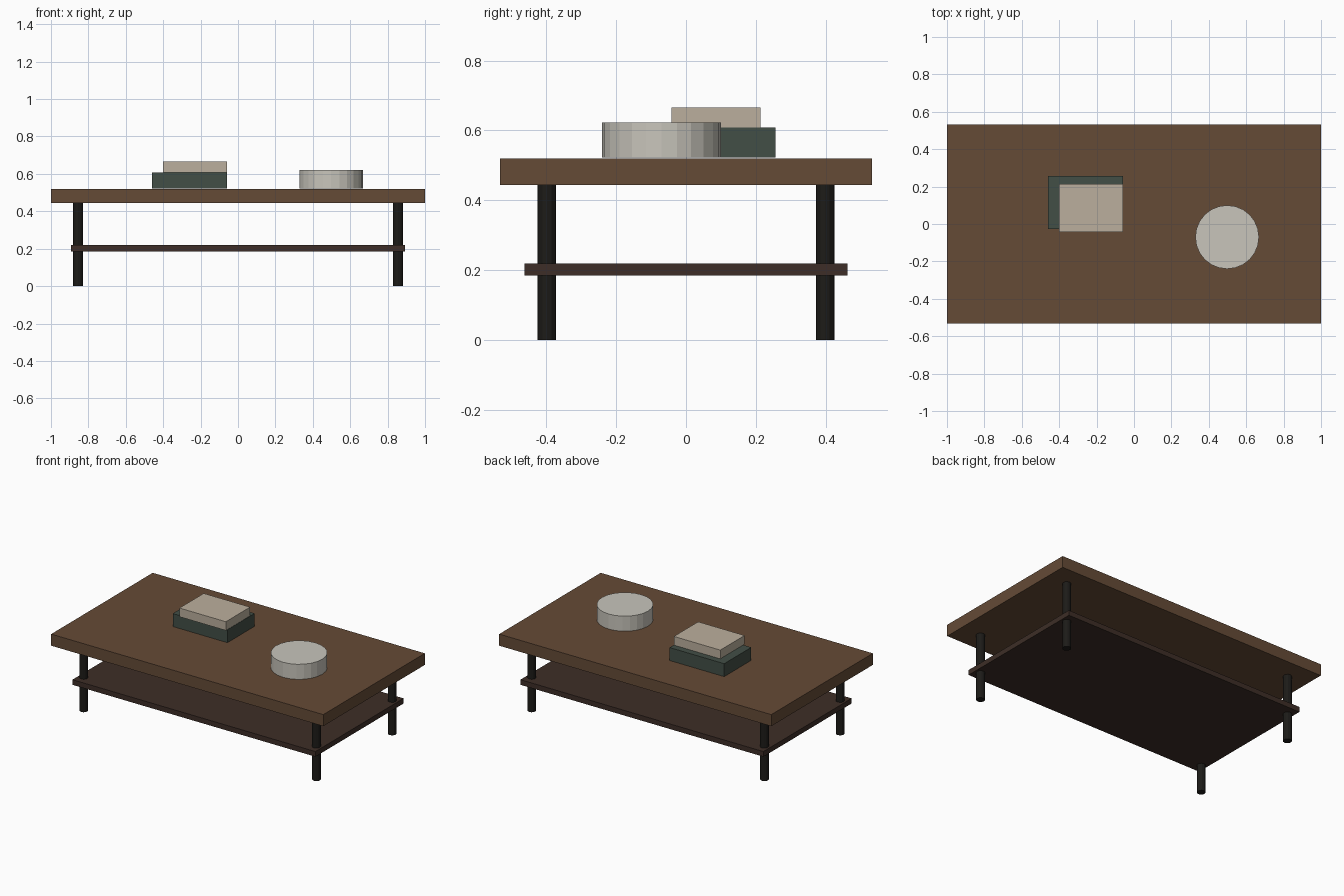
import bpy
import bmesh
from mathutils import Matrix

if "Cube" in bpy.data.objects:
    bpy.data.objects.remove(bpy.data.objects["Cube"])


def material(name, rgb):
    mat = bpy.data.materials.new(name)
    mat.diffuse_color = (*rgb, 1.0)
    mat.use_nodes = True
    mat.node_tree.nodes["Principled BSDF"].inputs["Base Color"].default_value = mat.diffuse_color
    return mat


def add_object(name, bm, mat):
    mesh = bpy.data.meshes.new(name)
    bm.to_mesh(mesh)
    bm.free()
    mesh.materials.append(mat)
    obj = bpy.data.objects.new(name, mesh)
    bpy.context.collection.objects.link(obj)
    return obj


def box(name, x, y, z, mat):
    """Box from (min, max) ranges on each axis."""
    bm = bmesh.new()
    size = [r[1] - r[0] for r in (x, y, z)]
    bmesh.ops.create_cube(bm, size=1, matrix=Matrix.Diagonal((*size, 1)))
    obj = add_object(name, bm, mat)
    obj.location = [(r[0] + r[1]) / 2 for r in (x, y, z)]
    return obj


def cylinder(name, x, y, radius, z, sides, mat):
    bm = bmesh.new()
    bmesh.ops.create_cone(bm, cap_ends=True, segments=sides,
                          radius1=radius, radius2=radius, depth=z[1] - z[0])
    obj = add_object(name, bm, mat)
    obj.location = (x, y, (z[0] + z[1]) / 2)
    return obj


wood = material("walnut", (0.13, 0.07, 0.037))
dark_wood = material("dark_wood", (0.047, 0.027, 0.020))
metal = material("black_metal", (0.012, 0.011, 0.009))
green = material("green_cover", (0.055, 0.077, 0.061))
tan = material("tan_cover", (0.50, 0.43, 0.34))
ceramic = material("ceramic", (0.58, 0.56, 0.50))

# Tabletop and lower shelf
box("tabletop", (-1, 1), (-0.533, 0.533), (0.443, 0.52), wood)
box("lower_shelf", (-0.893, 0.893), (-0.463, 0.463), (0.185, 0.219), dark_wood)

# Four round legs
for side, x in (("left", -0.855), ("right", 0.855)):
    for end, y in (("front", -0.398), ("back", 0.398)):
        cylinder(f"{end}_{side}_leg", x, y, 0.0265, (0, 0.443), 12, metal)

# Stacked books
box("lower_book", (-0.46, -0.058), (-0.028, 0.256), (0.522, 0.608), green)
box("upper_book", (-0.401, -0.06), (-0.042, 0.213), (0.608, 0.666), tan)

# Round dish
cylinder("round_dish", 0.498, -0.07, 0.17, (0.522, 0.622), 24, ceramic)
